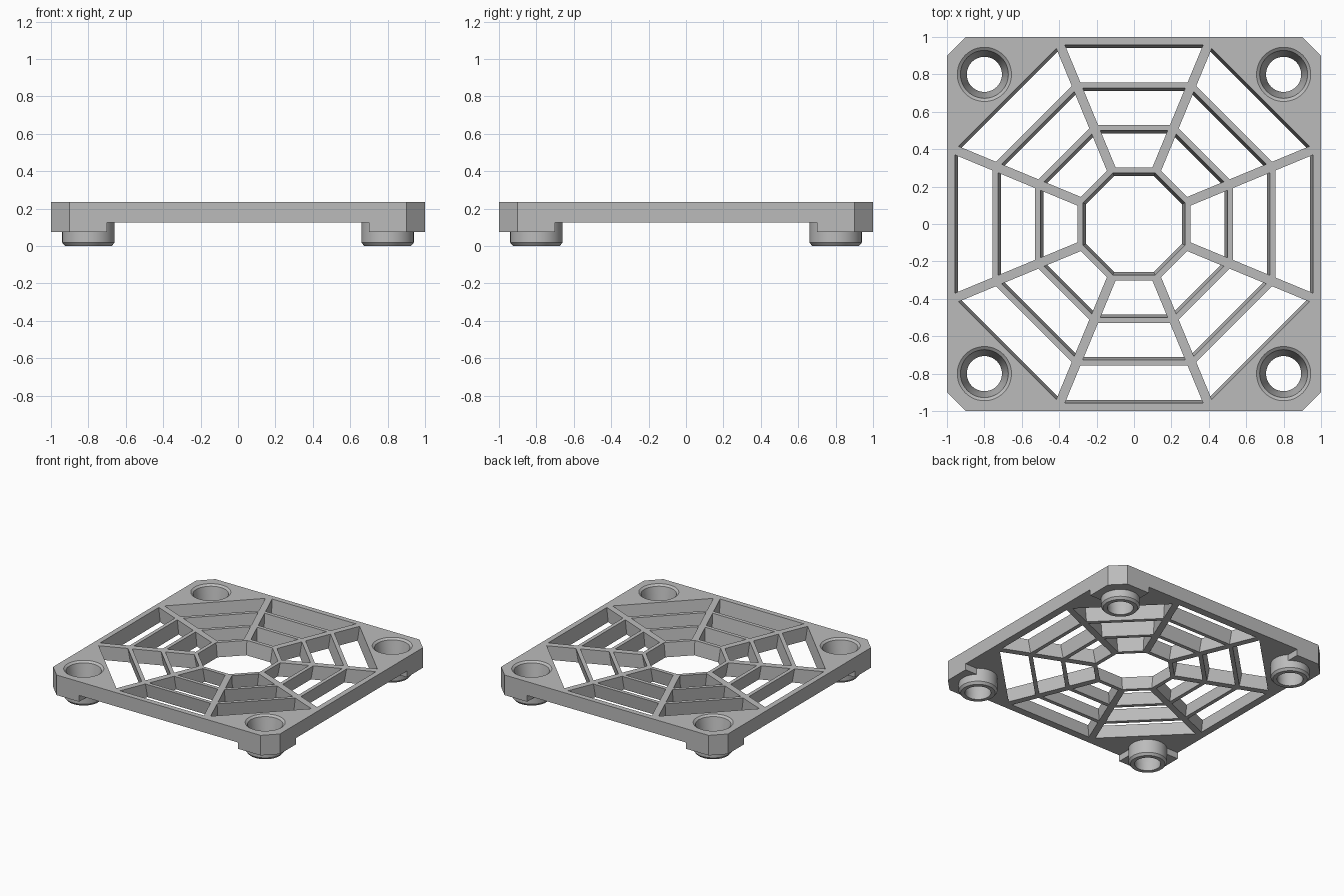
import bpy
import bmesh
from math import cos, sin, pi, radians

cube = bpy.data.objects.get("Cube")
if cube:
    bpy.data.objects.remove(cube, do_unlink=True)

grey = bpy.data.materials.new("plastic_grey")
grey.use_nodes = True
colour = (0.5, 0.5, 0.5, 1)
grey.diffuse_color = colour
grey.node_tree.nodes["Principled BSDF"].inputs["Base Color"].default_value = colour

TOP, UNDER, PAD = 0.235, 0.125, 0.075
TILT = 0.017          # inward lean of the rings over the plate thickness
BOLT = 0.8            # distance of the bolt holes from the axes


def stack(name, loops, tube=False):
    """Skin a stack of point loops; a tube joins last to first, else cap both ends."""
    bm = bmesh.new()
    rows = [[bm.verts.new(p) for p in loop] for loop in loops]
    n = len(rows[0])
    pairs = list(zip(rows, rows[1:]))
    if tube:
        pairs.append((rows[-1], rows[0]))
    else:
        bm.faces.new(rows[0])
        bm.faces.new(rows[-1])
    for a, b in pairs:
        for i in range(n):
            j = (i + 1) % n
            bm.faces.new((a[i], a[j], b[j], b[i]))
    bmesh.ops.recalc_face_normals(bm, faces=bm.faces)
    mesh = bpy.data.meshes.new(name)
    bm.to_mesh(mesh)
    bm.free()
    mesh.materials.append(grey)
    obj = bpy.data.objects.new(name, mesh)
    bpy.context.collection.objects.link(obj)
    return obj


def prism(name, outline, z0, z1):
    return stack(name, [[(x, y, z) for x, y in outline] for z in (z0, z1)])


def octagon(apothem, z):
    r = apothem / cos(pi / 8)
    return [(r * cos((i + 0.5) * pi / 4), r * sin((i + 0.5) * pi / 4), z) for i in range(8)]


def lathe(name, profile, cx, cy, sides=48):
    return stack(name, [[(cx + r * cos(2 * pi * i / sides), cy + r * sin(2 * pi * i / sides), z)
                         for i in range(sides)] for r, z in profile])


def cut(obj, cutters):
    """Subtract the cutters, keep the result and shade curved walls smooth."""
    for c in cutters:
        c.hide_render = True
        mod = obj.modifiers.new("cut", "BOOLEAN")
        mod.operation = "DIFFERENCE"
        mod.solver = "EXACT"
        mod.object = c
    bpy.context.view_layer.update()
    graph = bpy.context.evaluated_depsgraph_get()
    mesh = bpy.data.meshes.new_from_object(obj.evaluated_get(graph))
    obj.modifiers.clear()
    obj.data = mesh
    mesh.shade_smooth()
    mesh.set_sharp_from_angle(angle=radians(25))


# Square plate with chamfered corners
E, C = 1.0, 0.9
outline = [(E, -C), (E, C), (C, E), (-C, E), (-E, C), (-E, -C), (-C, -E), (C, -E)]
plate = prism("frame_plate", outline, UNDER, TOP)

# Tapered octagonal opening
slope = TILT / (TOP - UNDER)
opening = stack("opening_cutter", [octagon(0.957 + slope * (z - TOP), z) for z in (0.05, 0.3)])

# Corner pads and round bosses, drilled by funnel-shaped bores
bore_profile = [(0.094, -0.05), (0.094, 0.04), (0.128, 0.222), (0.145, TOP), (0.145, 0.3)]
boss_profile = [(0.125, 0), (0.14, 0.018), (0.14, UNDER)]
pad_outline = [(0.7, 0.7), (E, 0.7), (E, C), (C, E), (0.7, E)]
bores = []
for sx, side in ((1, "left"), (-1, "right")):
    for sy, end in ((1, "back"), (-1, "front")):
        tag = end + "_" + side
        bore = lathe("bore_cutter_" + tag, bore_profile, sx * BOLT, sy * BOLT)
        pad = prism("corner_pad_" + tag, [(sx * x, sy * y) for x, y in pad_outline], PAD, UNDER)
        boss = lathe("boss_" + tag, boss_profile, sx * BOLT, sy * BOLT)
        cut(pad, [bore])
        cut(boss, [bore])
        bores.append(bore)
cut(plate, [opening] + bores)
for helper in [opening] + bores:
    bpy.data.objects.remove(helper, do_unlink=True)

# Leaning octagonal rings
WALL = 0.03
for name, a in (("outer_ring", 0.757), ("middle_ring", 0.53), ("inner_ring", 0.303)):
    stack(name, [octagon(a - TILT, UNDER), octagon(a, TOP),
                 octagon(a - WALL, TOP), octagon(a - WALL - TILT, UNDER)], tube=True)

# Radial spokes from the inner ring to the plate
HALF = 0.025
for k in range(8):
    t = (k + 0.5) * pi / 4
    loops = []
    for z, start in ((UNDER, 0.293), (TOP, 0.311)):
        corners = [(start, -HALF), (1.06, -HALF), (1.06, HALF), (start, HALF)]
        loops.append([(r * cos(t) - w * sin(t), r * sin(t) + w * cos(t), z) for r, w in corners])
    stack("spoke_%d" % (k + 1), loops)
